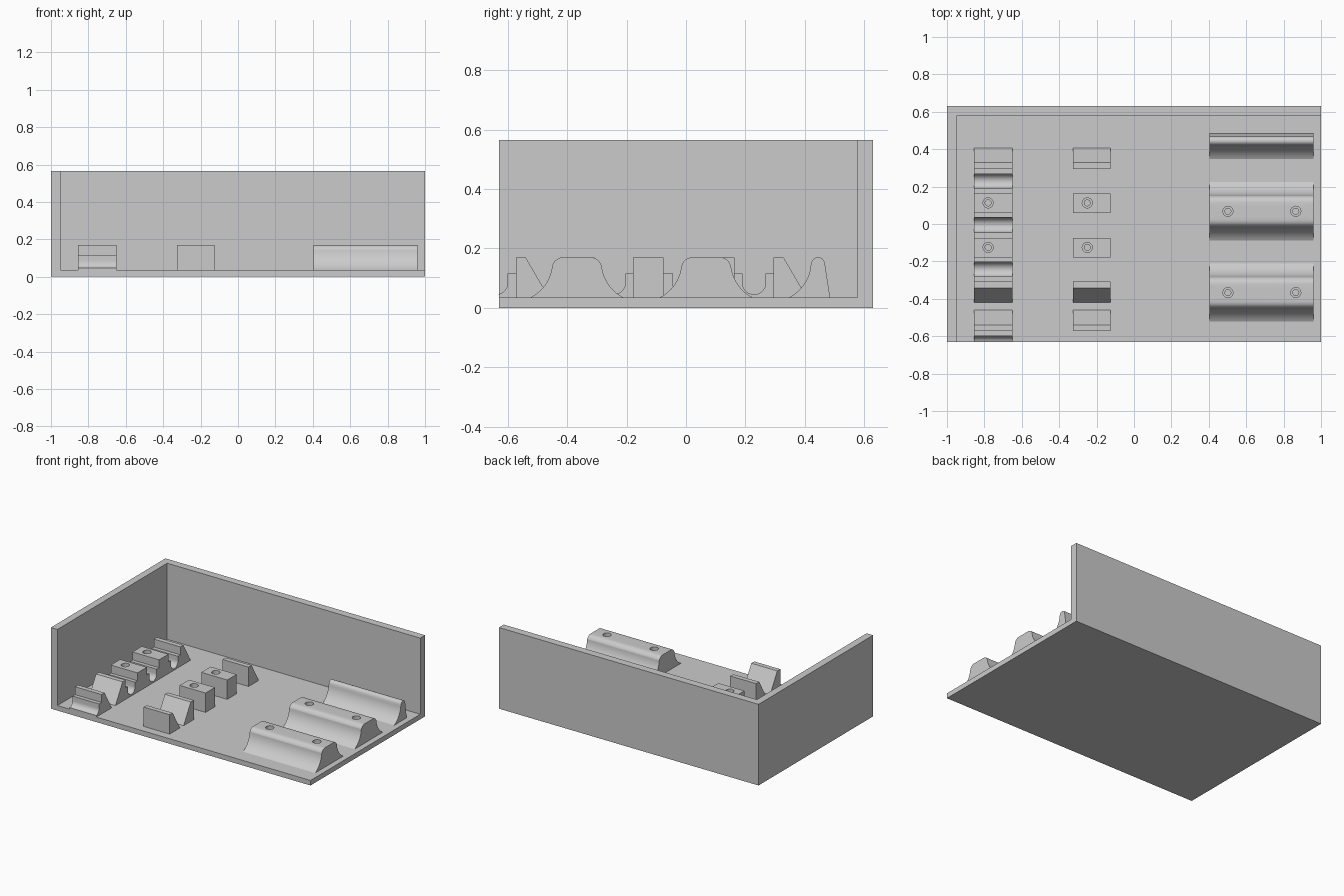
import bpy, bmesh, math

cube = bpy.data.objects.get("Cube")
if cube:
    bpy.data.objects.remove(cube, do_unlink=True)

grey = bpy.data.materials.new("plain grey")
grey.use_nodes = True
GREY = (0.6, 0.6, 0.6, 1)
grey.diffuse_color = GREY
grey.node_tree.nodes["Principled BSDF"].inputs["Base Color"].default_value = GREY

FLOOR, TOP, DEPTH = 0.035, 0.17, 0.63


def prism(name, profile, x0, x1, smooth=False):
    """Extrude a (y, z) profile along x."""
    bm = bmesh.new()
    face = bm.faces.new([bm.verts.new((x0, y, z)) for y, z in profile])
    ext = bmesh.ops.extrude_face_region(bm, geom=[face])["geom"]
    bmesh.ops.translate(bm, vec=(x1 - x0, 0, 0),
                        verts=[v for v in ext if isinstance(v, bmesh.types.BMVert)])
    bmesh.ops.recalc_face_normals(bm, faces=bm.faces)
    mesh = bpy.data.meshes.new(name)
    bm.to_mesh(mesh)
    bm.free()
    mesh.materials.append(grey)
    obj = bpy.data.objects.new(name, mesh)
    bpy.context.collection.objects.link(obj)
    if smooth:
        activate(obj)
        bpy.ops.object.shade_smooth_by_angle(angle=math.radians(30))
    return obj


def activate(obj):
    bpy.ops.object.select_all(action="DESELECT")
    obj.select_set(True)
    bpy.context.view_layer.objects.active = obj


def box(name, x0, x1, y0, y1, z0, z1):
    return prism(name, [(y0, z0), (y1, z0), (y1, z1), (y0, z1)], x0, x1)


def arc(cy, cz, r, a0, a1, n):
    """Points on a circle from angle a0 to a1 in degrees."""
    angles = [math.radians(a0 + (a1 - a0) * i / n) for i in range(n + 1)]
    return [(cy + r * math.cos(a), cz + r * math.sin(a)) for a in angles]


def drill(obj, x, y):
    """Stepped screw hole: wide mouth above a narrow shaft."""
    for radius, bottom in ((0.027, 0.12), (0.016, FLOOR + 0.005)):
        bpy.ops.mesh.primitive_cylinder_add(vertices=24, radius=radius, depth=0.25 - bottom,
                                            location=(x, y, (0.25 + bottom) / 2))
        cutter = bpy.context.object
        cutter.hide_render = True
        cutter.data.materials.append(grey)
        mod = obj.modifiers.new("hole", "BOOLEAN")
        mod.operation, mod.solver, mod.object = "DIFFERENCE", "EXACT", cutter
        activate(obj)
        bpy.ops.object.modifier_apply(modifier=mod.name)
        bpy.data.objects.remove(cutter, do_unlink=True)


# Tray: floor and two walls
box("floor", -1, 1, -DEPTH, DEPTH, 0, FLOOR)
box("back_wall", -1, 1, 0.577, DEPTH, FLOOR, 0.565)
box("right_wall", -1, -0.95, -DEPTH, 0.577, FLOOR, 0.565)

# Large saddles with concave flanks and rounded crowns
flank = arc(-0.2175, 0.155, 0.135, -62.7, -4, 12)
crown = arc(-0.046, 0.132, 0.038, 165, 90, 6)
half = flank + crown
X0, X1 = 0.405, 0.96
for label, cy in (("front", -0.367), ("middle", 0.068)):
    profile = half + [(-y, z) for y, z in reversed(half)]
    saddle = prism(label + "_saddle", [(cy + y, z) for y, z in profile], X0, X1, True)
    for x in (0.502, 0.865):
        drill(saddle, x, cy)

# Rear saddle has one concave flank and a steep straight back
tip = arc(-0.0585, 0.147, 0.023, 165, 15, 8)
prism("rear_saddle", [(0.503 + y, z) for y, z in flank + tip] + [(0.485, FLOOR)], X0, X1, True)

# Two columns of wedges and drilled blocks
for label, x0, x1, hole_x in (("outer", -0.855, -0.65, -0.78), ("inner", -0.325, -0.125, -0.25)):
    for place, upright, side in (("front", -0.573, 1), ("middle", -0.308, -1), ("rear", 0.295, 1)):
        prism(f"{label}_{place}_wedge",
              [(upright, FLOOR), (upright, TOP), (upright + side * 0.033, TOP),
               (upright + side * 0.112, FLOOR)], x0, x1)
    for place, y0 in (("front", -0.178), ("rear", 0.06)):
        block = box(f"{label}_{place}_block", x0, x1, y0, y0 + 0.103, FLOOR, TOP)
        drill(block, hole_x, y0 + 0.053)

# U-shaped cradles between the parts of the outer column
RIM, R = 0.115, 0.039
for place, y0, y1 in (("front", -0.308, -0.178), ("middle", -0.075, 0.06), ("rear", 0.163, 0.295)):
    cy = (y0 + y1) / 2 + (0.002 if place == "middle" else 0) 
    groove = [(cy - R, RIM)] + arc(cy, 0.084, R, 180, 360, 16) + [(cy + R, RIM)]
    prism(place + "_cradle", [(y0, FLOOR), (y0, RIM)] + groove + [(y1, RIM), (y1, FLOOR)],
          -0.855, -0.65, True)
end = [(-DEPTH, FLOOR)] + arc(-0.639, 0.084, R, 283, 360, 8)
prism("end_cradle", end + [(-0.6, RIM), (-0.573, RIM), (-0.573, FLOOR)], -0.855, -0.65, True)
